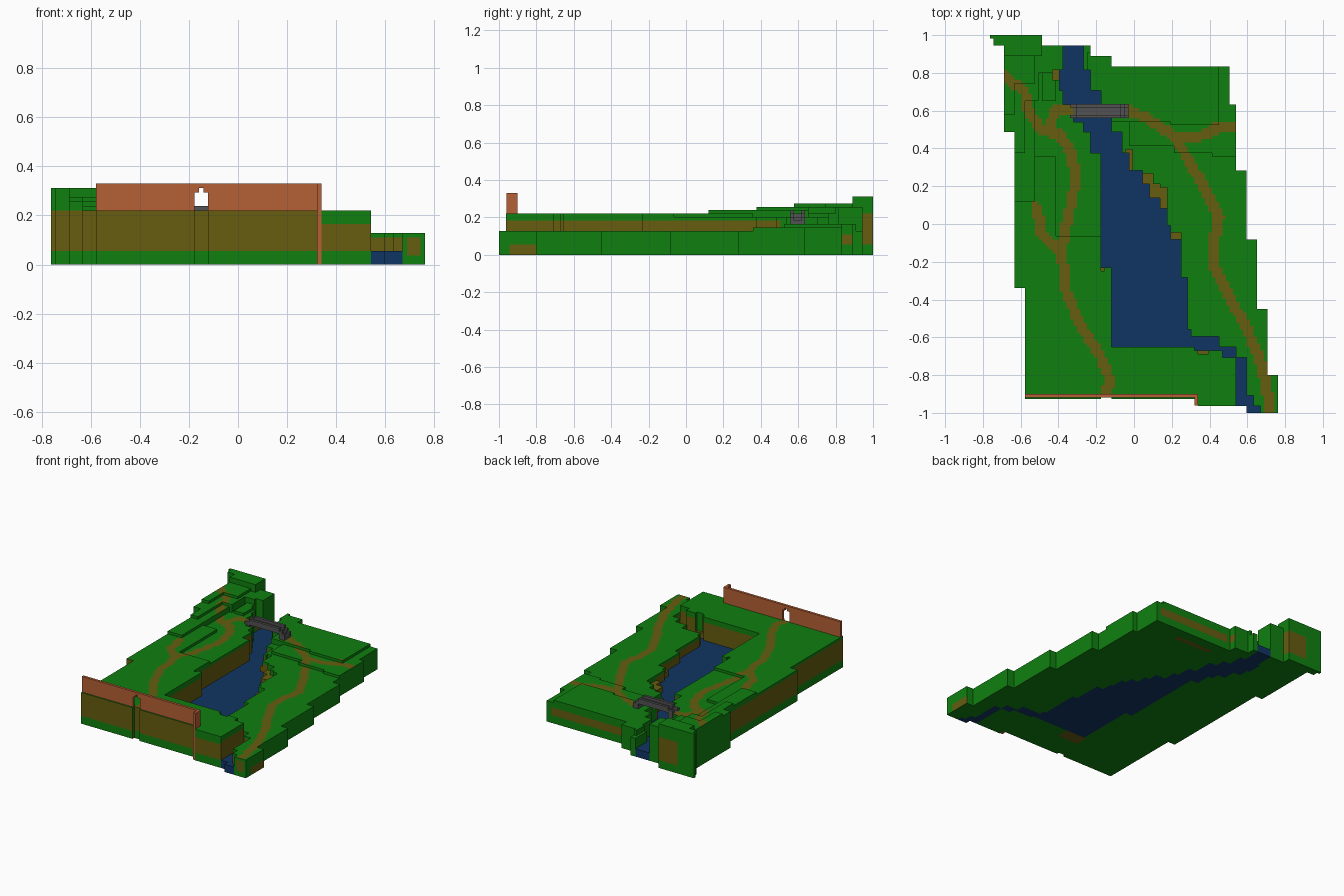
import bpy, bmesh, math
from mathutils import Vector

cube = bpy.data.objects.get("Cube")
if cube:
    bpy.data.objects.remove(cube, do_unlink=True)

V = 2 / 109            # size of one block
NX, NY = 83, 109       # blocks across and deep
GRASS, EARTH, WATER = 0, 1, 2


def material(name, rgb):
    m = bpy.data.materials.new(name)
    m.use_nodes = True
    m.diffuse_color = (*rgb, 1)
    m.node_tree.nodes["Principled BSDF"].inputs["Base Color"].default_value = (*rgb, 1)
    return m


grass = material("grass_green", (0.005, 0.215, 0.005))
earth = material("earth_brown", (0.135, 0.11, 0.005))
water = material("water_blue", (0.005, 0.036, 0.125))
brick = material("brick_orange", (0.46, 0.115, 0.035))
stone = material("stone_grey", (0.085, 0.085, 0.085))

# Stepped outline of the land: (lowest y of the step, x)
LEFT = [(.985, -.76), (.945, -.745), (.49, -.69), (-.335, -.635),
        (-.92, -.58), (-.96, .335), (-1, .595)]
RIGHT = [(.945, -.49), (.89, -.235), (.835, -.12), (.635, .5), (.285, .535),
         (-.08, .595), (-.45, .65), (-.8, .705), (-1, .77)]
# River and lake: (lowest y of the step, left bank, right bank)
RIVER = [(.81, -.385, -.27), (.71, -.4, -.235), (.635, -.37, -.18), (.54, -.32, -.125),
         (.48, -.27, -.125), (.38, -.235, -.06), (.29, -.18, -.03), (.21, -.18, .04),
         (.14, -.18, .09), (.09, -.18, .135), (0, -.18, .175), (-.08, -.18, .195),
         (-.225, -.18, .25), (-.28, -.125, .25), (-.56, -.125, .285), (-.595, -.125, .3),
         (-.65, -.125, .45), (-.675, .33, .54), (-.705, .46, .54), (-.9, .535, .595),
         (-.96, .535, .63), (-1, .595, .67)]
# Terraces: (x0, x1, y0, y1, height in blocks)
TERRACES = [(-.69, -.53, .12, .95, 13), (-.69, -.585, .37, .95, 14),
            (-.69, -.5, .65, .95, 14), (-.69, -.63, .57, .95, 15),
            (-.69, -.53, .75, .95, 15), (-.53, -.385, .8, .95, 14),
            (-.49, -.42, .66, .8, 12), (-.77, -.49, .89, 1, 17),
            (-.03, .22, .41, .84, 8), (.22, .42, .385, .84, 8), (.42, .54, .35, .84, 8),
            (-.24, -.03, .545, .9, 9), (-.03, .2, .545, .84, 9), (.2, .45, .52, .84, 9)]
# Low earth ledges along the shore
LEDGES = [(-.04, .0, .29, .4), (.04, .1, .21, .26), (.09, .135, .14, .21), (.135, .175, .09, .19),
          (.195, .25, -.08, -.04), (-.12, .0, -.66, -.64), (.34, .39, -.695, -.67),
          (-.44, -.385, .77, .82), (-.18, -.15, -.24, -.22)]
# Footpaths
PATHS = [[(-.7, .79), (-.58, .7), (-.56, .6), (-.49, .5), (-.39, .47), (-.33, .37), (-.31, .23),
          (-.34, .08), (-.385, -.13), (-.36, -.35), (-.29, -.53), (-.18, -.69), (-.13, -.82), (-.15, -.92)],
         [(-.45, .49), (-.42, .6), (-.34, .61)],
         [(-.515, .09), (-.49, -.05), (-.385, -.15)],
         [(-.03, .6), (.07, .56), (.16, .5), (.22, .46), (.33, .46), (.4, .48), (.45, .52), (.54, .52)],
         [(.22, .46), (.27, .37), (.37, .2), (.45, .03), (.42, -.1), (.42, -.22), (.51, -.4),
          (.58, -.52), (.66, -.7), (.7, -.85), (.72, -1)]]


def step(rows, y):
    return next((r for r in rows if y >= r[0]), rows[-1])


def inside(r, x, y):
    return r[0] < x < r[1] and r[2] < y < r[3]


def centre(i, j):
    return (i + .5 - NX / 2) * V, (j + .5 - NY / 2) * V


def on_path(x, y):
    p = Vector((x, y))
    for path in PATHS:
        for a, b in zip(path, path[1:]):
            a, d = Vector(a), Vector(b) - Vector(a)
            t = min(1, max(0, (p - a).dot(d) / d.length_squared))
            if (p - a - d * t).length < .028:
                return True
    return False


def column(i, j):
    """Height in blocks and colour of the top."""
    x, y = centre(i, j)
    if not step(LEFT, y)[1] < x < step(RIGHT, y)[1]:
        return 0, GRASS
    if y < -.905 and -.18 < x < -.12:      # gate slot
        return 0, GRASS
    _, xl, xr = step(RIVER, y)
    if y < .945 and xl < x < xr:
        return 3, WATER
    if any(inside(r, x, y) for r in LEDGES):
        return 5, EARTH
    if x < xl or y > .945:
        h = 12 if y < -.06 or (x < -.405 and y < .36) else 11
    else:
        h = 7
    for t in TERRACES:
        if inside(t, x, y) and (x < xl) == (t[4] > 9):
            h = max(h, t[4])
    return h, EARTH if on_path(x, y) else GRASS


def side_colour(x, y, k, nx, ny, h, top, lower):
    """Colour of one side face in layer k."""
    if top == WATER:
        return WATER
    west = h > 10
    earthy = False
    if lower >= 3:                          # banks above the water
        earthy = lower == 3 and y < .5 and k < (10 if west else 6)
        earthy = earthy or h == 5
    elif ny < 0:                            # front
        if west:
            earthy = 3 <= k < (12 if x < .33 else 9)
        else:
            earthy = .68 < x < .74 and 2 <= k < 6
    elif nx < 0:                            # right-hand side
        earthy = west and y < .42 and 3 <= k < 11
    elif ny > 0:                            # back
        earthy = (y > .95 and x > -.63 and 3 <= k < 12) or (y < .84 and -.1 < x < .46 and 3 <= k < 6)
    else:                                   # left-hand side
        earthy = (y > .945 and 3 <= k < 12) or (-.94 < y < -.8 and k < 3) or (.84 < y < .89 and 3 <= k < 6)
    return EARTH if earthy else GRASS


def build_terrain():
    bm = bmesh.new()
    verts = {}

    def face(pts, mat):
        vs = []
        for p in pts:
            if p not in verts:
                verts[p] = bm.verts.new(((p[0] - NX / 2) * V, (p[1] - NY / 2) * V, p[2] * V))
            vs.append(verts[p])
        bm.faces.new(vs).material_index = mat

    cols = {(i, j): column(i, j) for i in range(NX) for j in range(NY)}
    sides = [(1, 0, (1, 0), (1, 1)), (-1, 0, (0, 1), (0, 0)),
             (0, 1, (1, 1), (0, 1)), (0, -1, (0, 0), (1, 0))]
    for (i, j), (h, top) in cols.items():
        if not h:
            continue
        x, y = centre(i, j)
        ring = [(i, j), (i + 1, j), (i + 1, j + 1), (i, j + 1)]
        face([(*p, h) for p in ring], top)
        under = WATER if top == WATER else GRASS
        if inside((-.13, .02, -.74, -.66), x, y) or inside((-.02, .27, .72, .76), x, y):
            under = EARTH
        face([(*p, 0) for p in reversed(ring)], under)
        for nx, ny, a, b in sides:
            low = cols.get((i + nx, j + ny), (0, 0))[0]
            for k in range(low, h):
                p, q = (i + a[0], j + a[1]), (i + b[0], j + b[1])
                face([(*p, k), (*q, k), (*q, k + 1), (*p, k + 1)],
                     side_colour(x, y, k, nx, ny, h, top, low))
    me = bpy.data.meshes.new("terrain")
    bm.to_mesh(me)
    bm.free()
    for m in (grass, earth, water):
        me.materials.append(m)
    bpy.context.collection.objects.link(bpy.data.objects.new("terrain", me))


def boxes(name, mat, parts):
    """One object made of boxes (x0, x1, y0, y1, z0, z1), z in blocks."""
    bm = bmesh.new()
    for x0, x1, y0, y1, z0, z1 in parts:
        r = bmesh.ops.create_cube(bm, size=1)["verts"]
        bmesh.ops.scale(bm, vec=(x1 - x0, y1 - y0, (z1 - z0) * V), verts=r)
        bmesh.ops.translate(bm, vec=((x0 + x1) / 2, (y0 + y1) / 2, (z0 + z1) / 2 * V), verts=r)
    me = bpy.data.meshes.new(name)
    bm.to_mesh(me)
    bm.free()
    me.materials.append(mat)
    bpy.context.collection.objects.link(bpy.data.objects.new(name, me))


build_terrain()

# Front wall with a stepped gate opening
F, B = -.918, -.9
G0, G1 = -.178, -.123
boxes("front_wall", brick, [
    (-.578, G0, F, B, 12, 18), (G1, .339, F, B, 12, 18),
    (G0, G0 + V, F, B, 16, 18), (G1 - V, G1, F, B, 16, 18), (G0 + V, G1 - V, F, B, 17, 18)])
boxes("wall_end_pier", brick, [(.321, .339, -.96, F, 0, 18)])

# Stepped bridge: deck between two parapets
deck, rails = [], []
for x0, x1, top, bottom in [(-.34, -.305, 12, 9), (-.305, -.07, 13, 11),
                            (-.07, -.05, 12, 9), (-.05, -.03, 11, 9)]:
    deck.append((x0, x1, .56 + V, .635 - V, bottom, top - 1))
    for y in (.56, .635 - V):
        rails.append((x0, x1, y, y + V, bottom, top))
boxes("bridge_deck", stone, deck)
boxes("bridge_parapets", stone, rails)
